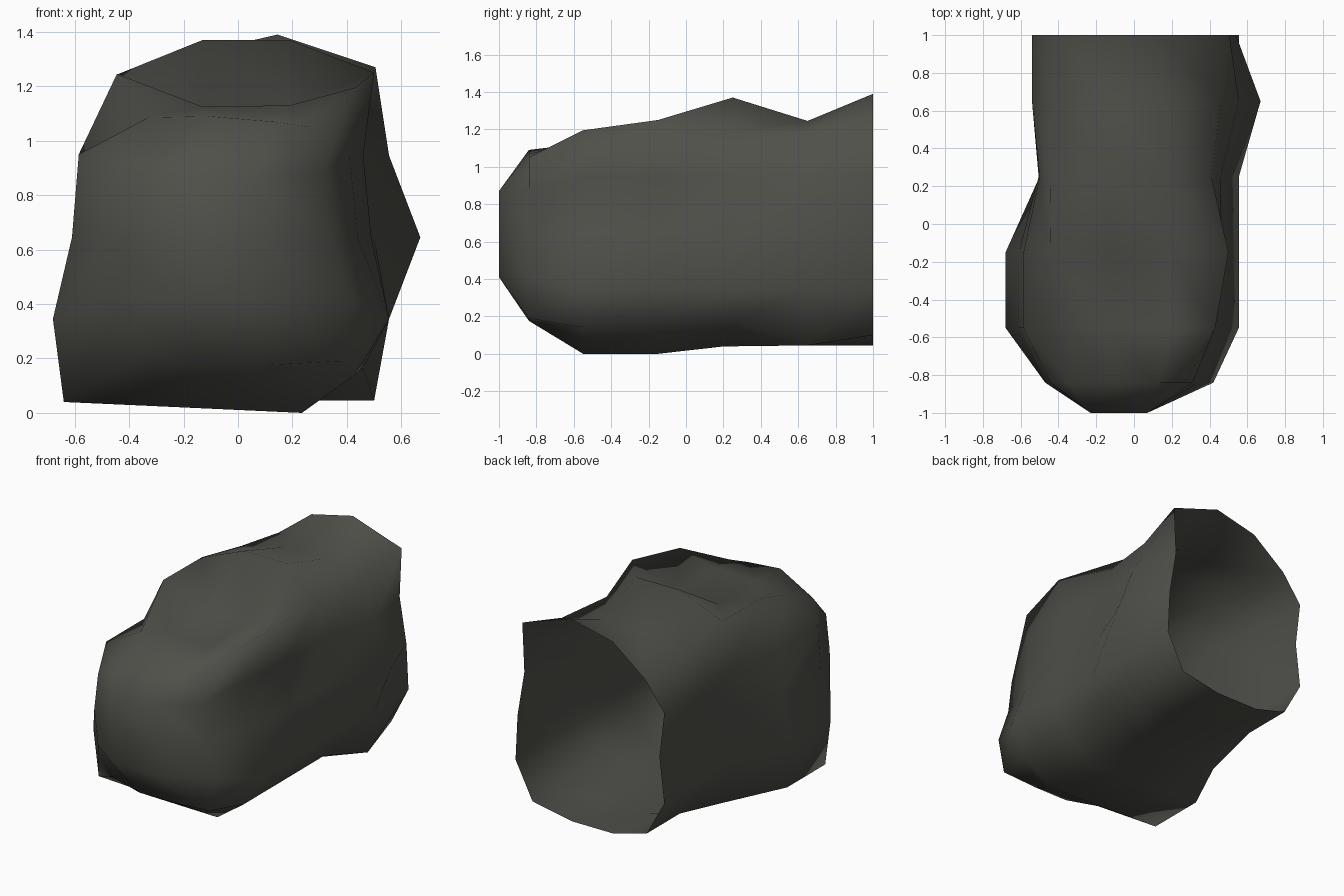
import bpy, bmesh

if "Cube" in bpy.data.objects:
    bpy.data.objects.remove(bpy.data.objects["Cube"])

# Base cross-section (x, z): 14 points, top right corner first, going round over the top
BASE = [(.47, 1.22), (.17, 1.20), (-.13, 1.20), (-.43, 1.17), (-.54, .945), (-.505, .645),
        (-.54, .345), (-.41, .11), (-.17, .045), (.14, .045), (.43, .10), (.555, .345),
        (.54, .645), (.49, .945)]

# Bulge on the left and floor, shared by the two sections near the front
BULGE = {1: (.19, 1.125), 2: (-.13, 1.125), 4: (-.585, .95), 5: (-.61, .645), 6: (-.68, .345),
         7: (-.64, .04), 8: (-.2, .02), 9: (.235, 0), 10: (.43, .14)}


def section(moved, sx=1, sz=1, cz=.64):
    """Base section scaled about its middle, with some points moved."""
    return [moved.get(i, (x * sx, cz + (z - cz) * sz)) for i, (x, z) in enumerate(BASE)]


# Sections from front to back
SECTIONS = [
    (-.84, section({0: (.27, 1.05), 1: (.13, 1.07), 2: (-.107, 1.09), 3: (-.35, .954),
                    5: (-.47, .645), 10: (.375, .19), 11: (.42, .41), 12: (.34, .645),
                    13: (.31, .88)}, .82, .78)),
    (-.55, section(BULGE | {0: (.43, 1.195), 1: (.19, 1.13), 3: (-.33, 1.085), 12: (.44, .645),
                            13: (.41, .945)})),
    (-.15, section(BULGE | {0: (.50, 1.25), 3: (-.445, 1.245), 12: (.49, .645), 13: (.46, .945)})),
    (.25, section({0: (.41, 1.18), 1: (.19, 1.37), 2: (-.13, 1.37), 3: (-.44, 1.245),
                   4: (-.50, .945), 6: (-.50, .345), 7: (-.45, .04), 10: (.46, .165),
                   12: (.50, .645), 13: (.46, .945)})),
    (.65, section({0: (.46, 1.18), 1: (.17, 1.245), 2: (-.12, 1.245), 10: (.50, .045),
                   12: (.67, .645), 13: (.555, .945)})),
    (1.0, section({0: (.505, 1.27), 1: (.145, 1.39), 2: (-.158, 1.32), 3: (-.40, 1.133)})),
]

bm = bmesh.new()

# Walls: bridge neighbouring sections, back end left open
rings = [[bm.verts.new((x, y, z)) for x, z in pts] for y, pts in SECTIONS]
for a, b in zip(rings, rings[1:]):
    for i in range(14):
        j = (i + 1) % 14
        bm.faces.new((a[i], a[j], b[j], b[i]))

# Front cap: 3 x 4 grid whose rim is the first section
r = rings[0]
grid = [[r[3], r[2], r[1], r[0]]]
for k, z in enumerate((.87, .64, .41)):
    inner = [bm.verts.new((x, -1, z)) for x in (-.23, .07)]
    grid.append([r[4 + k], *inner, r[13 - k]])
grid.append([r[7], r[8], r[9], r[10]])
for top, low in zip(grid, grid[1:]):
    for i in range(3):
        bm.faces.new((top[i], low[i], low[i + 1], top[i + 1]))

bmesh.ops.recalc_face_normals(bm, faces=bm.faces)
# the front cap must look out towards -y
bm.faces.ensure_lookup_table()
if bm.faces[-5].normal.y > 0:
    bmesh.ops.reverse_faces(bm, faces=bm.faces)
for f in bm.faces:
    f.smooth = True

mesh = bpy.data.meshes.new("rock_shell")
bm.to_mesh(mesh)
bm.free()
rock = bpy.data.objects.new("rock_shell", mesh)
bpy.context.collection.objects.link(rock)

# Dark stone colour
stone = bpy.data.materials.new("dark_stone")
stone.diffuse_color = (.08, .08, .069, 1)
stone.use_nodes = True
stone.node_tree.nodes["Principled BSDF"].inputs["Base Color"].default_value = stone.diffuse_color
mesh.materials.append(stone)
